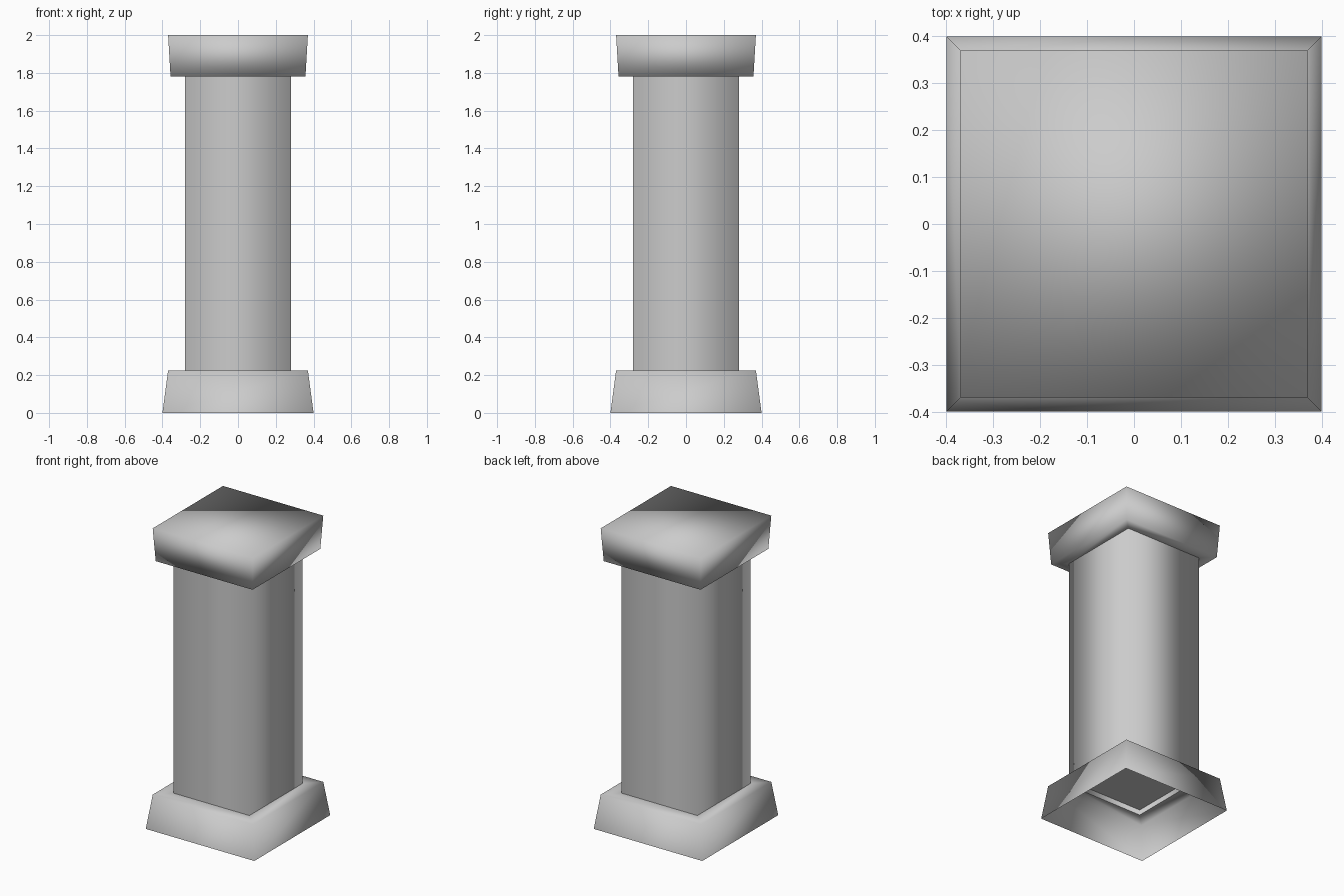
import bpy
import bmesh

cube = bpy.data.objects.get("Cube")
if cube:
    bpy.data.objects.remove(cube, do_unlink=True)

STONE = (0.6, 0.6, 0.6, 1.0)
stone = bpy.data.materials.new("grey_stone")
stone.use_nodes = True
stone.diffuse_color = STONE
stone.node_tree.nodes["Principled BSDF"].inputs["Base Color"].default_value = STONE


def square_loft(name, rings, cap_start=False, cap_end=False):
    """Join square rings, each given as (half width, height), into a smooth shell."""
    bm = bmesh.new()
    corners = [(-1, -1), (1, -1), (1, 1), (-1, 1)]
    loops = [[bm.verts.new((x * h, y * h, z)) for x, y in corners] for h, z in rings]
    for low, high in zip(loops, loops[1:]):
        for i in range(4):
            j = (i + 1) % 4
            bm.faces.new((low[i], low[j], high[j], high[i]))
    if cap_start:
        bm.faces.new(loops[0][::-1])
    if cap_end:
        bm.faces.new(loops[-1])
    for face in bm.faces:
        face.smooth = True
    mesh = bpy.data.meshes.new(name)
    bm.to_mesh(mesh)
    bm.free()
    mesh.materials.append(stone)
    obj = bpy.data.objects.new(name, mesh)
    bpy.context.collection.objects.link(obj)
    return obj


SHAFT = 0.28
LOW, HIGH = 0.225, 1.78

# Hollow base, tapering upwards, with a ledge around the shaft
square_loft("base", [(0.4, 0), (0.37, LOW), (SHAFT, LOW)])

# Square shaft with softly shaded corners
square_loft("shaft", [(SHAFT, LOW), (SHAFT, HIGH)])

# Plate closing the shaft just above the hollow base
square_loft("shaft_floor", [(SHAFT, LOW + 0.035)], cap_start=True)

# Capital, widening upwards, with a closed top
square_loft("capital", [(SHAFT, HIGH), (0.357, HIGH), (0.37, 2)], cap_end=True)
